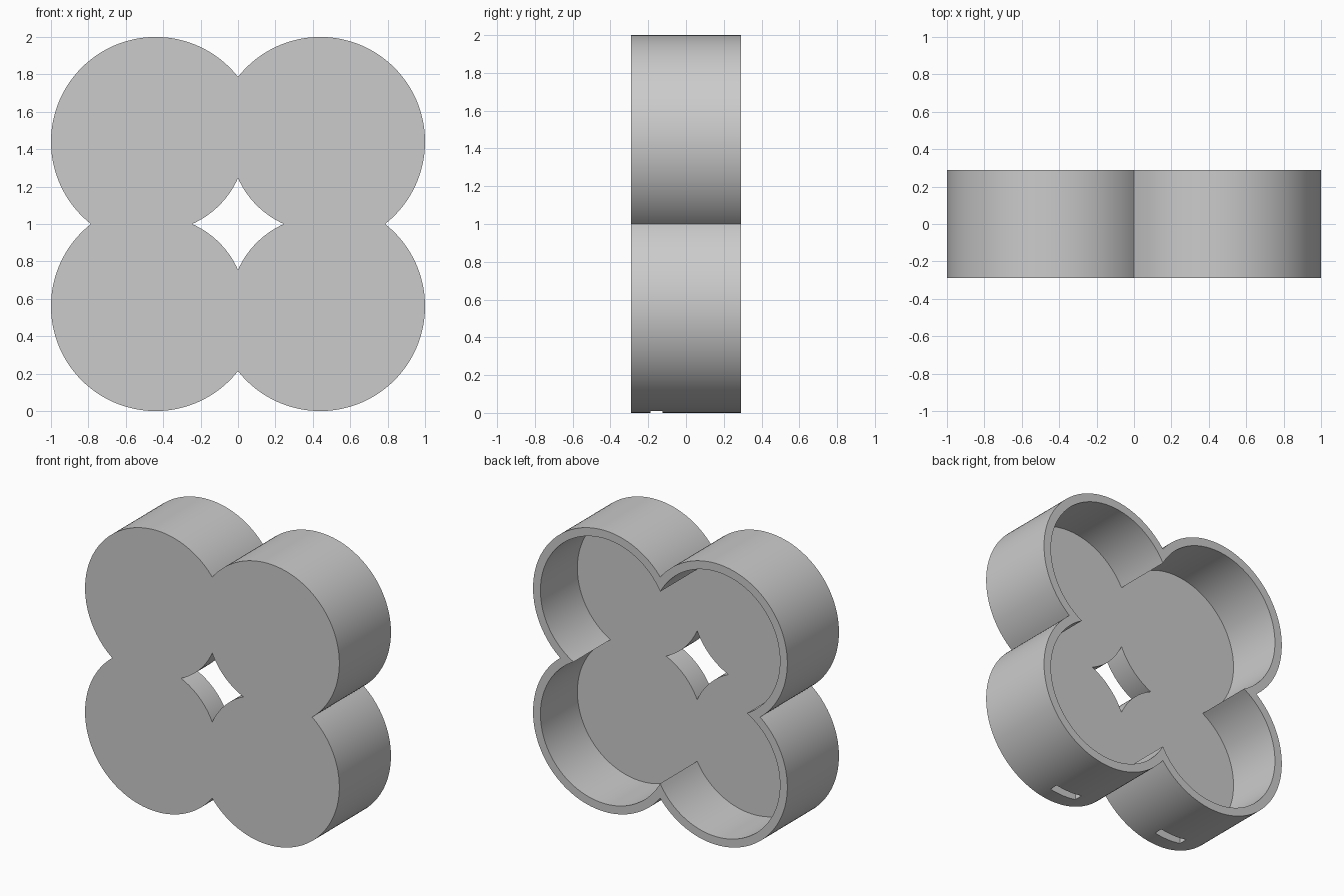
import bpy, bmesh, math

cube = bpy.data.objects.get("Cube")
if cube:
    bpy.data.objects.remove(cube, do_unlink=True)

LOBE = 0.44             # lobe centre offset on both axes
FRONT, BACK = -0.29, 0.29
FLOOR, POCKET = -0.125, -0.188

grey = bpy.data.materials.new("grey plastic")
grey.use_nodes = True
grey.diffuse_color = (0.6, 0.6, 0.6, 1)
grey.node_tree.nodes["Principled BSDF"].inputs["Base Color"].default_value = (0.6, 0.6, 0.6, 1)


def clover(radius, inner=False, steps=72):
    """Outline of four overlapping circles, or of the gap between them."""
    cusp = math.acos(LOBE / radius)
    if inner:
        start, end = 1.5 * math.pi - (math.pi / 2 - cusp), math.pi + (math.pi / 2 - cusp)
        start, end = 1.5 * math.pi - math.asin(LOBE / radius) + 0, math.pi + math.asin(LOBE / radius)
        # arc facing the middle, from the horizontal axis to the vertical axis
        start, end = math.pi + math.asin(LOBE / radius), math.pi + cusp
    else:
        start, end = -math.asin(LOBE / radius), math.pi - cusp
    points = []
    for quarter in range(4):
        turn = quarter * math.pi / 2
        c, s = math.cos(turn), math.sin(turn)
        for i in range(steps):
            a = start + (end - start) * i / steps
            x, z = LOBE + radius * math.cos(a), LOBE + radius * math.sin(a)
            points.append((x * c - z * s, 1 + x * s + z * c))
    return points


def prism(name, outline, y0, y1):
    """Extrude an x-z outline from y0 to y1."""
    bm = bmesh.new()
    face = bm.faces.new([bm.verts.new((x, y0, z)) for x, z in outline])
    moved = bmesh.ops.extrude_face_region(bm, geom=[face])["geom"]
    bmesh.ops.translate(bm, vec=(0, y1 - y0, 0),
                        verts=[v for v in moved if isinstance(v, bmesh.types.BMVert)])
    bmesh.ops.recalc_face_normals(bm, faces=bm.faces)
    mesh = bpy.data.meshes.new(name)
    bm.to_mesh(mesh)
    bm.free()
    mesh.materials.append(grey)
    obj = bpy.data.objects.new(name, mesh)
    bpy.context.collection.objects.link(obj)
    return obj


def box(x0, x1, z0, z1):
    return [(x0, z0), (x1, z0), (x1, z1), (x0, z1)]


# Clover-shaped block
tray = prism("clover_tray", clover(0.56), FRONT, BACK)

# Open back, centre hole and mirrored floor pockets
cutters = [prism("cavity_cutter", clover(0.502), FLOOR, BACK + 0.1),
           prism("hole_cutter", clover(0.481, inner=True), FRONT - 0.1, BACK + 0.1)]
for side in (-1, 1):
    for x0, x1, z0, z1 in ((0.18, 0.545, 1.335, 1.535), (0.335, 0.545, -0.1, 0.827)):
        left, right = sorted((side * x0, side * x1))
        cutters.append(prism("pocket_cutter", box(left, right, z0, z1), POCKET, FLOOR + 0.03))

bpy.ops.object.select_all(action='DESELECT')
bpy.context.view_layer.objects.active = tray
tray.select_set(True)
for cutter in cutters:
    # Pockets stop at the floor, so the wall above it stays whole
    if cutter.name.startswith("pocket"):
        for v in cutter.data.vertices:
            if v.co.y > FLOOR:
                v.co.y = FLOOR
    cutter.hide_render = True
    mod = tray.modifiers.new(cutter.name, 'BOOLEAN')
    mod.operation, mod.solver, mod.object = 'DIFFERENCE', 'EXACT', cutter
    bpy.ops.object.modifier_apply(modifier=mod.name)
    bpy.data.objects.remove(cutter, do_unlink=True)

bpy.ops.object.shade_smooth_by_angle(angle=math.radians(30))
